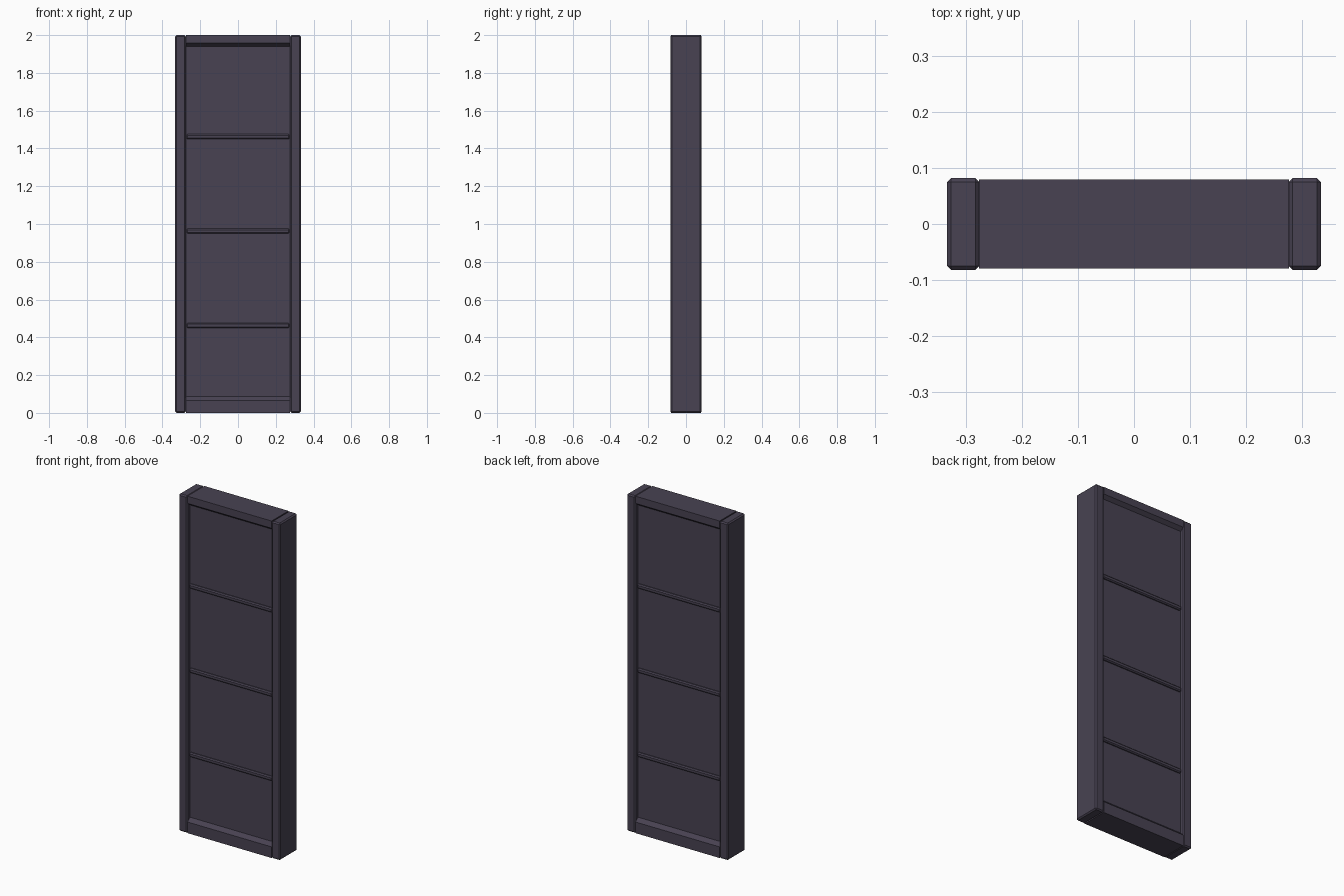
import bpy, bmesh

if "Cube" in bpy.data.objects:
    bpy.data.objects.remove(bpy.data.objects["Cube"])

mat = bpy.data.materials.new("dark_violet_grey")
mat.diffuse_color = (0.065, 0.055, 0.085, 1)
mat.use_nodes = True
mat.node_tree.nodes["Principled BSDF"].inputs["Base Color"].default_value = mat.diffuse_color


def finish(name, bm):
    bmesh.ops.recalc_face_normals(bm, faces=bm.faces)
    me = bpy.data.meshes.new(name)
    bm.to_mesh(me)
    bm.free()
    me.materials.append(mat)
    ob = bpy.data.objects.new(name, me)
    bpy.context.collection.objects.link(ob)
    return ob


def box(name, center, size, bevel=0.0):
    bm = bmesh.new()
    bmesh.ops.create_cube(bm, size=1)
    for v in bm.verts:
        v.co = [c + k * s for c, k, s in zip(center, v.co, size)]
    if bevel:
        bmesh.ops.bevel(bm, geom=bm.edges[:], offset=bevel, segments=1,
                        affect='EDGES', profile=0.5)
    return finish(name, bm)


def extrude_x(name, profile, half):
    # Sweep a (y, z) outline across the width
    bm = bmesh.new()
    face = bm.faces.new([bm.verts.new((-half, y, z)) for y, z in profile])
    res = bmesh.ops.extrude_face_region(bm, geom=[face])
    for v in res["geom"]:
        if isinstance(v, bmesh.types.BMVert):
            v.co.x = half
    return finish(name, bm)


RAIL_Y, PANEL_Y, HALF_W = 0.079, 0.058, 0.276

# Side posts with chamfered edges
for side, sx in (("left", -1), ("right", 1)):
    box(f"{side}_post", (sx * 0.3045, 0, 1.0), (0.057, 0.164, 2.0), 0.007)

# Bottom and top rails, sloping in towards the recessed panel
for name, z_out, z_edge, z_in in (("bottom_rail", 0.0, 0.066, 0.087),
                                  ("top_rail", 2.0, 1.957, 1.94)):
    extrude_x(name, [(-RAIL_Y, z_out), (RAIL_Y, z_out), (RAIL_Y, z_edge),
                     (PANEL_Y, z_in), (-PANEL_Y, z_in), (-RAIL_Y, z_edge)], HALF_W)

# Recessed centre panel
box("centre_panel", (0, 0, 1.0135), (2 * HALF_W, 2 * PANEL_Y, 1.853))

# Horizontal strips standing proud of both panel faces
for i in range(3):
    box(f"cross_strip_{i + 1}", (0, 0, 0.4625 + 0.5 * i),
        (0.546, 2 * (PANEL_Y + 0.012), 0.026), 0.006)
